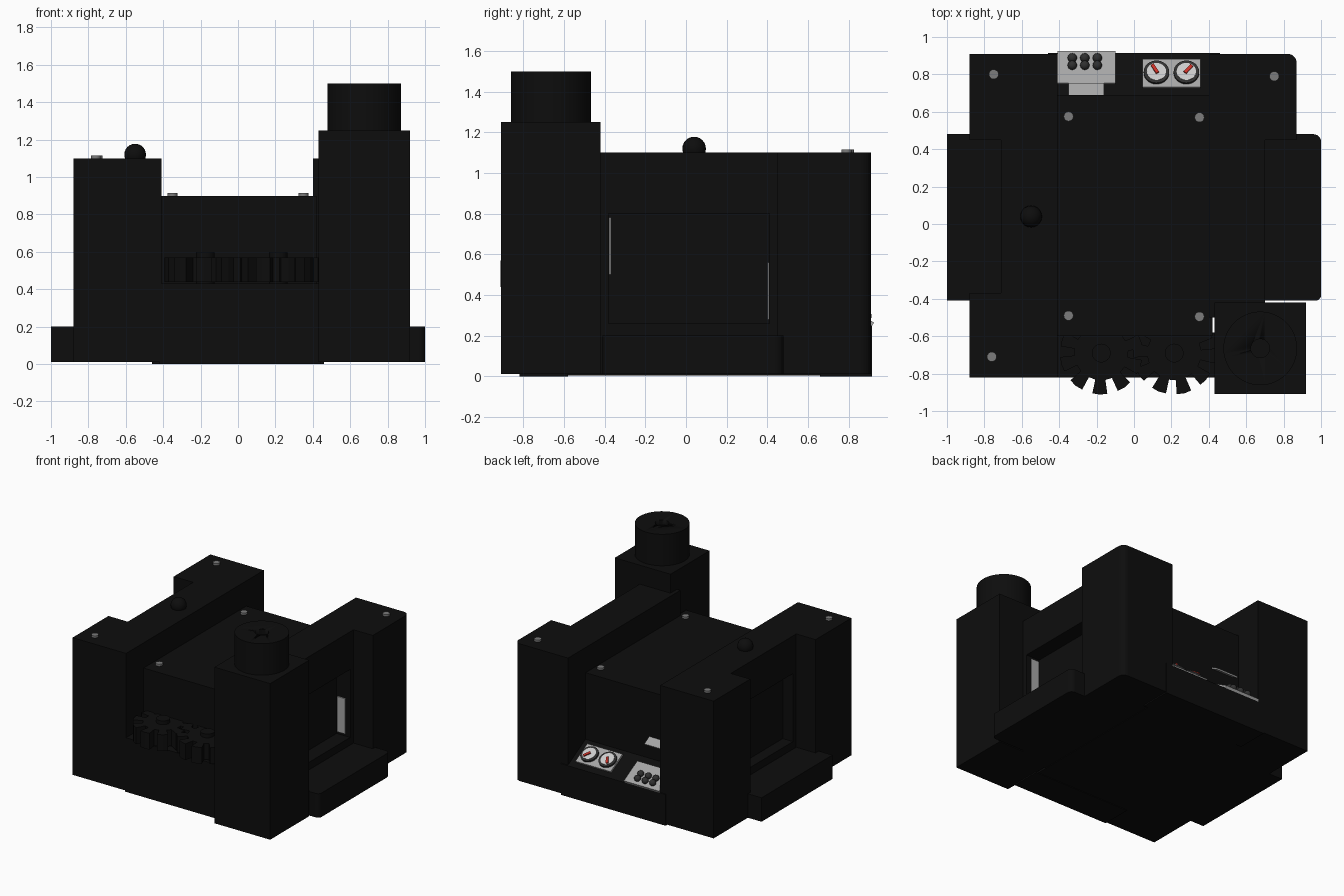
import bpy, math
from mathutils import Matrix, Vector

if "Cube" in bpy.data.objects:
    bpy.data.objects.remove(bpy.data.objects["Cube"])


def mat(name, c):
    m = bpy.data.materials.new(name)
    m.diffuse_color = (*c, 1)
    m.use_nodes = True
    m.node_tree.nodes["Principled BSDF"].inputs["Base Color"].default_value = m.diffuse_color
    return m


BLACK = mat("black_plastic", (0.004, 0.004, 0.004))
DARK = mat("dark_grey", (0.03, 0.03, 0.03))
STEEL = mat("steel", (0.2, 0.2, 0.2))
PLATE = mat("light_plate", (0.38, 0.38, 0.38))
WHITE = mat("dial_white", (0.8, 0.8, 0.8))
RED = mat("pointer_red", (0.6, 0.03, 0.02))


def prism(name, pts, z0, z1, m=BLACK):
    """Extrude an outline in x, y from z0 to z1."""
    n = len(pts)
    v = [(x, y, z) for z in (z0, z1) for x, y in pts]
    f = [tuple(range(n))[::-1], tuple(range(n, 2 * n))]
    f += [(i, (i + 1) % n, n + (i + 1) % n, n + i) for i in range(n)]
    me = bpy.data.meshes.new(name)
    me.from_pydata(v, [], f)
    me.materials.append(m)
    ob = bpy.data.objects.new(name, me)
    bpy.context.collection.objects.link(ob)
    return ob


def box(name, x0, x1, y0, y1, z0, z1, m=BLACK):
    return prism(name, [(x0, y0), (x1, y0), (x1, y1), (x0, y1)], z0, z1, m)


def finish(ob, name, m):
    ob.name = name
    ob.data.materials.append(m)
    bpy.ops.object.shade_smooth_by_angle(angle=math.radians(35))
    return ob


def cyl(name, x, y, z0, z1, r, m=BLACK, n=32):
    bpy.ops.mesh.primitive_cylinder_add(vertices=n, radius=r, depth=z1 - z0,
                                        location=(x, y, (z0 + z1) / 2))
    return finish(bpy.context.object, name, m)


def ball(name, x, y, z, r, m=BLACK):
    bpy.ops.mesh.primitive_uv_sphere_add(segments=20, ring_count=12, radius=r, location=(x, y, z))
    return finish(bpy.context.object, name, m)


def cut(ob, cutter):
    cutter.hide_render = True
    cutter.hide_viewport = True
    cutter.display_type = 'WIRE'
    md = ob.modifiers.new("cut", 'BOOLEAN')
    md.operation = 'DIFFERENCE'
    md.solver = 'EXACT'
    md.object = cutter


def arc(cx, cy, r, a0, a1, n=6):
    return [(cx + r * math.cos(math.radians(a0 + (a1 - a0) * i / n)),
             cy + r * math.sin(math.radians(a0 + (a1 - a0) * i / n))) for i in range(n + 1)]


# Side walls, notched on the outside
left = prism("left_wall", [(-.41, -.82), (-.41, .91), (-.88, .91), (-.88, .45), (-.71, .45),
                           (-.71, -.37), (-.88, -.37), (-.88, -.82)], 0.01, 1.1)
right = prism("right_wall", [(.40, -.5), (.70, -.5), (.70, .45), (.87, .45)]
              + arc(.82, .86, .05, 0, 90) + [(.40, .91)], 0.01, 1.1)
cut(left, box("left_niche_cutter", -.8, -.62, -.33, .41, .26, .80))
cut(right, box("right_niche_cutter", .58, .8, -.38, .41, .26, .80))
box("niche_plate_back", .59, .66, .40, .409, .28, .56, PLATE)
box("niche_plate_front", .59, .66, -.379, -.37, .5, .78, PLATE)

# Side steps
box("left_step", -1, -.70, -.41, .48, 0.01, .2)
prism("right_step", [(.69, -.41)] + arc(.97, -.38, .03, -90, 0) + arc(.96, .44, .04, 0, 90)
      + [(.69, .48)], 0.01, .2)

# Central body with front ledge
box("centre_body", -.42, .42, -.60, .69, 0.005, .9)
box("front_ledge", -.42, .44, -.82, -.58, 0.0, .43)

# Corner tower and drum with a recessed top
box("tower", .43, .92, -.91, -.42, 0.01, 1.25)
drum = cyl("tower_drum", .675, -.665, 1.24, 1.5, .197, n=48)
cut(drum, cyl("drum_hole_cutter", .675, -.665, 1.46, 1.6, .05))


# Toothed wheels on the ledge
def gear(name, cx, cy, r0, r1, teeth, phase):
    pts = []
    step = 2 * math.pi / teeth
    for i in range(teeth):
        for off, r in ((-.30, r0), (-.29, r1), (0, r1 * 1.01), (.29, r1), (.30, r0)):
            a = phase + step * (i + off)
            pts.append((cx + r * math.cos(a), cy + r * math.sin(a)))
    prism(name, pts, .44, .57)
    cyl(name + "_hub", cx, cy, .42, .60, .05)


gear("gear_left", -.175, -.69, .145, .22, 10, math.radians(-92))
gear("gear_right", .215, -.69, .145, .22, 10, math.radians(-76))

# Sloped console at the back
SLOPE = .55


def surf(y):
    return .25 + (.91 - y) * SLOPE


console = [(.66, 0), (.915, 0), (.915, surf(.915)), (.69, surf(.69)), (.66, surf(.69))]
ob = prism("rear_console", console, -.46, .46)
ob.matrix_world = Matrix(((0, 0, 1, 0), (1, 0, 0, 0), (0, 1, 0, 0), (0, 0, 0, 1)))
TILT = -math.atan(SLOPE)
K = 1 / math.cos(TILT)


def lay(obs, x, y, z):
    """Place parts built around the origin on a tilted surface."""
    m = Matrix.Translation((x, y, z)) @ Matrix.Rotation(TILT, 4, 'X')
    bpy.context.view_layer.update()
    for o in obs:
        o.matrix_world = m @ o.matrix_world


# Button panel
h = .085 * K
parts = [box("button_panel", -.155, .155, -h, h, -.01, .02, PLATE)]
for i in range(3):
    for j in range(2):
        parts.append(ball("button", -.075 + i * .067, -.005 + j * .045 + .01, .03, .025, DARK))
lay(parts, -.255, .83, surf(.83))

# Gauge panel
h = .075 * K
parts = [box("gauge_panel", -.155, .155, -h, h, -.01, .015, PLATE)]
for gx, ang in ((-.08, 120), (.08, 50)):
    parts += [cyl("gauge_bezel", gx, 0, .01, .03, .068, DARK),
              cyl("gauge_face", gx, 0, .02, .033, .052, WHITE)]
    p = box("gauge_pointer", -.012, .045, -.009, .009, .032, .042, RED)
    p.matrix_world = Matrix.Translation((gx, 0, 0)) @ Matrix.Rotation(math.radians(ang), 4, 'Z')
    parts.append(p)
lay(parts, .2, .80, surf(.80))

# Small tray above the button panel
lay([box("slot_tray", -.095, .095, -.04, .035, -.006, .006, PLATE)], -.255, .72, .52)

# Bolts and knob
for x, y, z in ((-.75, .80, 1.1), (.75, .79, 1.1), (-.76, -.71, 1.1), (-.35, .575, .9),
                (.35, .57, .9), (-.35, -.49, .9), (.35, -.495, .9)):
    cyl("bolt", x, y, z - .01, z + .016, .026, STEEL, 20)
ball("knob", -.55, .04, 1.12, .058)
